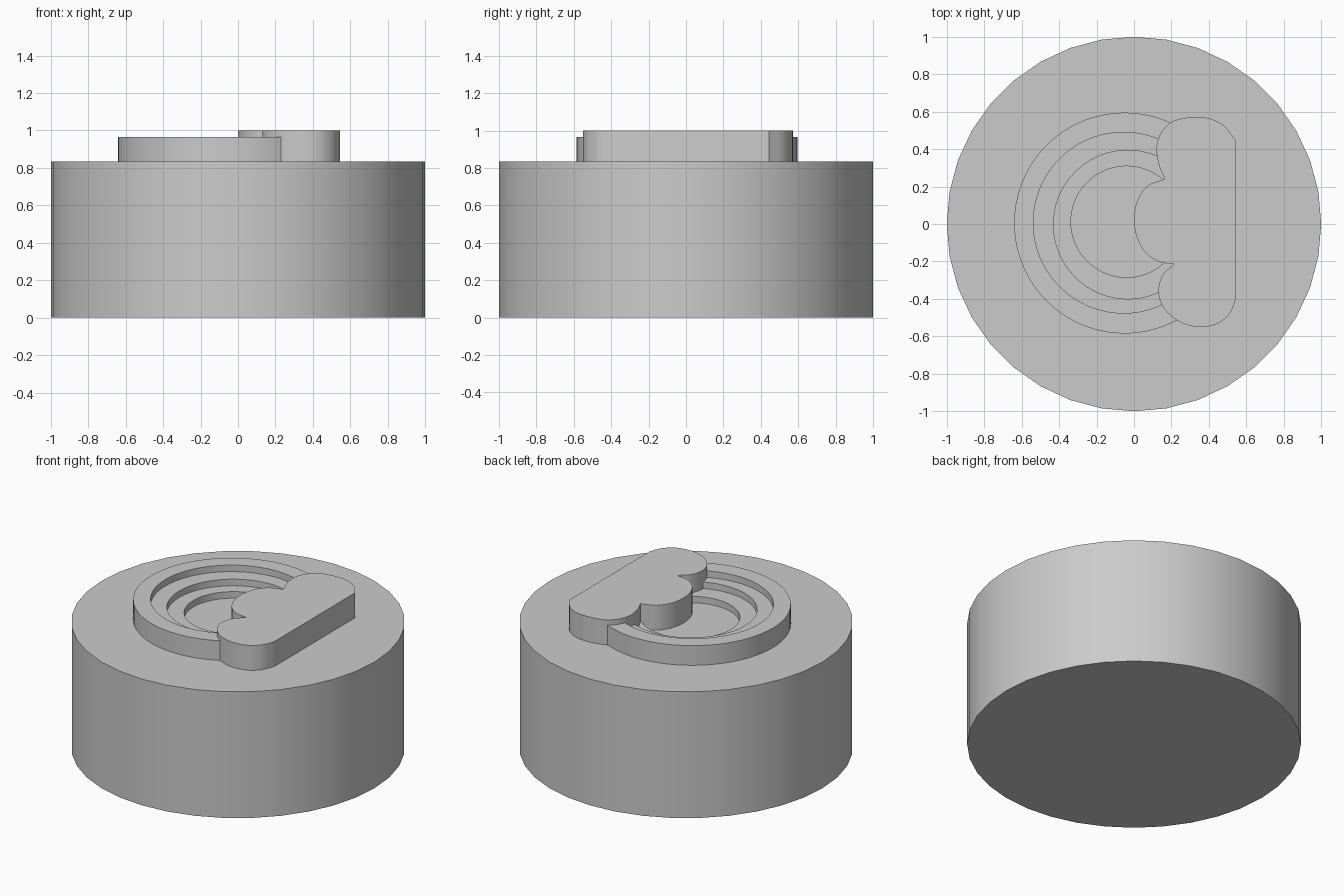
import bpy, bmesh, math
from mathutils import Vector

if "Cube" in bpy.data.objects:
    bpy.data.objects.remove(bpy.data.objects["Cube"])

grey = bpy.data.materials.new("plain grey")
grey.use_nodes = True
grey.diffuse_color = (0.6, 0.6, 0.6, 1)
grey.node_tree.nodes["Principled BSDF"].inputs["Base Color"].default_value = (0.6, 0.6, 0.6, 1)

BASE_TOP, RIM_TOP, CLOUD_TOP = 0.835, 0.965, 1.0


def finish(name, bm):
    bmesh.ops.recalc_face_normals(bm, faces=bm.faces)
    mesh = bpy.data.meshes.new(name)
    bm.to_mesh(mesh)
    bm.free()
    mesh.materials.append(grey)
    obj = bpy.data.objects.new(name, mesh)
    bpy.context.collection.objects.link(obj)
    bpy.ops.object.select_all(action='DESELECT')
    obj.select_set(True)
    bpy.context.view_layer.objects.active = obj
    bpy.ops.object.shade_smooth_by_angle(angle=math.radians(30))
    return obj


def prism(name, outline, z0, z1):
    bm = bmesh.new()
    face = bm.faces.new([bm.verts.new((x, y, z0)) for x, y in outline])
    top = bmesh.ops.extrude_face_region(bm, geom=[face], use_keep_orig=True)["geom"]
    verts = [g for g in top if isinstance(g, bmesh.types.BMVert)]
    bmesh.ops.translate(bm, verts=verts, vec=(0, 0, z1 - z0))
    return finish(name, bm)


def circle(cx, cy, r, n):
    return [(cx + r * math.cos(math.tau * i / n), cy + r * math.sin(math.tau * i / n))
            for i in range(n)]


def band(name, outer, inner, z0, z1):
    # Closed ring with a square section between two circles
    n = 72
    bm = bmesh.new()
    loops = [[bm.verts.new((x, y, z)) for x, y in circle(*c, n)]
             for c, z in ((outer, z0), (outer, z1), (inner, z1), (inner, z0))]
    for k in range(4):
        a, b = loops[k], loops[(k + 1) % 4]
        for i in range(n):
            j = (i + 1) % n
            bm.faces.new((a[i], a[j], b[j], b[i]))
    return finish(name, bm)


def smooth_path(points, steps=6):
    # Catmull-Rom curve through the points, without the final point
    p = [Vector(q) for q in points]
    p = [2 * p[0] - p[1]] + p + [2 * p[-1] - p[-2]]
    out = []
    for a, b, c, d in zip(p, p[1:], p[2:], p[3:]):
        for s in range(steps):
            t = s / steps
            out.append(0.5 * (2 * b + (c - a) * t + (2 * a - 5 * b + 4 * c - d) * t * t
                              + (3 * b - a - 3 * c + d) * t ** 3))
    return out


# Round base
prism("base", circle(0, 0, 1, 36), 0, BASE_TOP)

# Rainbow arcs stepping down to the middle
rings = [(-0.05, 0.005, 0.59), (-0.055, 0.007, 0.483),
         (-0.033, -0.003, 0.397), (-0.04, 0.012, 0.297)]
step = (RIM_TOP - BASE_TOP) / 3
for i in range(3):
    band(f"rainbow_band_{i + 1}", rings[i], rings[i + 1], BASE_TOP, RIM_TOP - i * step)

# Cloud with three lobes and a flat side
lower = [(0.545, -0.40), (0.51, -0.48), (0.44, -0.535), (0.34, -0.55), (0.24, -0.52),
         (0.16, -0.45), (0.13, -0.36), (0.155, -0.27), (0.215, -0.215)]
middle = [(0.215, -0.215), (0.13, -0.20), (0.06, -0.15), (0.015, -0.07), (0, 0.03),
          (0.02, 0.13), (0.075, 0.205), (0.165, 0.24)]
upper = [(0.165, 0.24), (0.135, 0.31), (0.12, 0.40), (0.14, 0.48), (0.2, 0.545),
         (0.3, 0.57), (0.4, 0.565), (0.48, 0.525), (0.545, 0.445)]
cloud = smooth_path(lower) + smooth_path(middle) + smooth_path(upper) + [Vector(upper[-1])]
prism("cloud", cloud, BASE_TOP, CLOUD_TOP)
